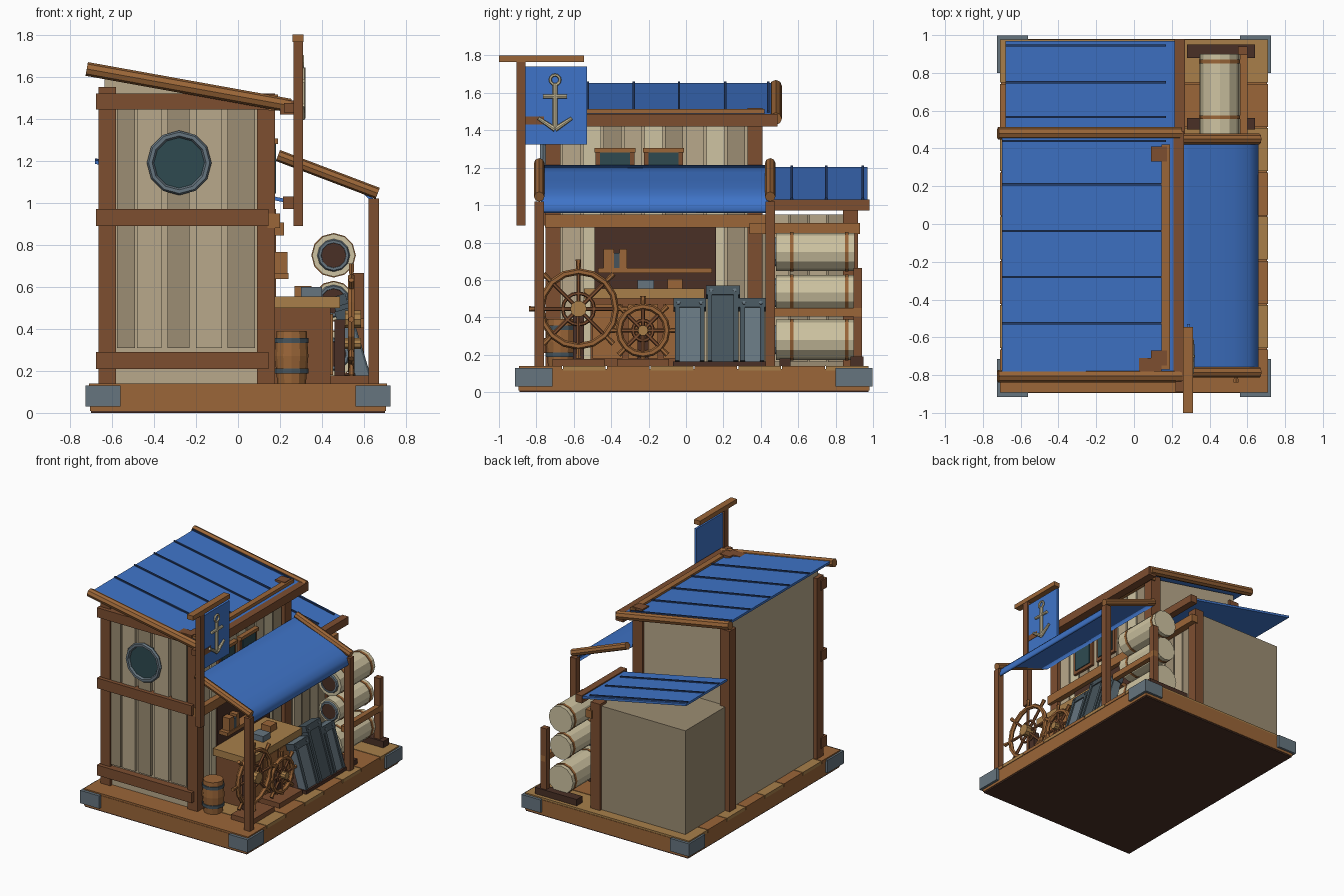
import bpy, bmesh
from math import pi, sin, cos, radians
from mathutils import Vector

if "Cube" in bpy.data.objects:
    bpy.data.objects.remove(bpy.data.objects["Cube"])

def mat(name, h):
    m = bpy.data.materials.new(name)
    c = [int(h[i:i + 2], 16) / 255 for i in (0, 2, 4)]
    m.diffuse_color = [((v + .055) / 1.055) ** 2.4 for v in c] + [1]
    m.use_nodes = True
    m.node_tree.nodes["Principled BSDF"].inputs["Base Color"].default_value = m.diffuse_color
    return m

DARK, WOOD, OAK = mat("dark_wood", "7d4e30"), mat("wood", "9b6638"), mat("oak", "a87f4a")
SHADE, BEIGE, TAUPE = mat("shadow_wood", "4a3026"), mat("beige", "b9a98b"), mat("taupe", "9c8d73")
CREAM, BLUE, SEAM = mat("cream", "cfc4a2"), mat("blue", "3f74c8"), mat("seam", "27406e")
STEEL, SLATE, GLASS = mat("steel", "66757f"), mat("slate", "46545c"), mat("glass", "2e4a50")

def finish(name, bm, m):
    bmesh.ops.recalc_face_normals(bm, faces=bm.faces)
    me = bpy.data.meshes.new(name)
    bm.to_mesh(me)
    bm.free()
    ob = bpy.data.objects.new(name, me)
    me.materials.append(m)
    bpy.context.collection.objects.link(ob)
    return ob

def prism(name, pts, y0, y1, m):
    """Extrude an (x, z) outline along y."""
    bm = bmesh.new()
    f = bm.faces.new([bm.verts.new((x, y0, z)) for x, z in pts])
    g = bmesh.ops.extrude_face_region(bm, geom=[f])["geom"]
    bmesh.ops.translate(bm, vec=(0, y1 - y0, 0), verts=[v for v in g if isinstance(v, bmesh.types.BMVert)])
    return finish(name, bm, m)

def box(name, x0, x1, y0, y1, z0, z1, m):
    return prism(name, [(x0, z0), (x1, z0), (x1, z1), (x0, z1)], y0, y1, m)

def rod(name, a, b, r, m, n=8, r2=None):
    a, b = Vector(a), Vector(b)
    bm = bmesh.new()
    bmesh.ops.create_cone(bm, cap_ends=True, segments=n, radius1=r, radius2=r if r2 is None else r2, depth=(b - a).length)
    bm.transform(Vector((0, 0, 1)).rotation_difference(b - a).to_matrix().to_4x4())
    bmesh.ops.translate(bm, vec=(a + b) / 2, verts=bm.verts)
    return finish(name, bm, m)

def ring(name, c, r, t, axis, m, n=16):
    bpy.ops.mesh.primitive_torus_add(major_radius=r, minor_radius=t, major_segments=n, minor_segments=6,
        location=c, rotation=(pi / 2, 0, 0) if axis == 'y' else (0, pi / 2, 0))
    ob = bpy.context.object
    ob.name = name
    ob.data.materials.append(m)

def sheet(name, x0, z0, x1, z1, y0, y1, seams):
    """Sloped blue roof with raised seams."""
    prism(name, [(x0, z0), (x1, z1), (x1, z1 + .018), (x0, z0 + .018)], y0, y1, BLUE)
    for y in seams:
        prism(name + "_seam", [(x0, z0 + .015), (x1 - .06, z1 + .027), (x1 - .06, z1 + .039), (x0, z0 + .027)], y - .006, y + .006, SEAM)

# deck with planks and corner plates
box("deck_base", -.705, .705, -.895, .98, .01, .125, WOOD)
box("deck_underside", -.7, .7, -.89, .975, 0, .012, SHADE)
for i in range(8):
    y = -.895 + i * 1.875 / 8
    box("deck_plank", -.71, .71, y + .003, y + .231, .115, .14, OAK if i % 2 else WOOD)
for s in (-1, 1):
    x0, x1 = sorted((s * .56, s * .725))
    for y0, y1, a, b in ((-.915, -.885, -.9, -.715), (.97, .998, .8, .985)):
        box("corner_plate_end", x0, x1, y0, y1, .03, .13, STEEL)
        xa, xb = sorted((s * .7, s * .725))
        box("corner_plate_side", xa, xb, a, b, .03, .13, STEEL)

# main hut and annex bodies
prism("hut_body", [(-.635, .14), (.14, .14), (.14, 1.47), (-.635, 1.615)], -.725, .39, BEIGE)
box("annex_body", -.625, .15, .39, .9, .14, .95, TAUPE)
for x, top in ((-.665, 1.55), (.09, 1.52)):
    for y in (-.75, .33):
        box("hut_post", x, x + .085, y, y + .08, .14, top, DARK)
box("annex_post", .1, .18, .84, .92, .14, .97, DARK)
for z0, z1 in ((.21, .29), (.89, .97), (1.445, 1.52)):
    box("front_beam", -.675, .145, -.78, -.71, z0, z1, DARK)
for i, (x0, x1) in enumerate(((-.575, -.49), (-.48, -.365), (-.335, -.23), (-.2, -.075), (-.05, .08))):
    box("front_plank", x0, x1, -.75, -.72, .31, 1.45, (TAUPE, BEIGE)[i % 2])
for i in range(9):
    y = -.665 + i * .11
    box("side_plank", .13, .155, y + .004, y + .1, .16, 1.45, (BEIGE, CREAM, TAUPE)[i % 3])
for i in range(4):
    y = .46 + i * .1
    box("annex_plank", .14, .165, y, y + .09, .16, .95, (BEIGE, TAUPE)[i % 2])

# roofs, their rods and eave beams
sheet("main_roof", -.7, 1.635, .23, 1.465, -.79, .48, (-.525, -.28, -.037, .21, .44))
sheet("annex_roof", -.68, 1.185, .23, 1.0, .46, .97, (.566, .75, .945))
for y in (-.805, .48):
    rod("roof_rod", (-.72, y, 1.637), (.25, y, 1.462), .033, WOOD)
box("eave_beam", .2, .265, -.83, .49, 1.42, 1.487, DARK)
box("wall_plate", .145, .19, -.77, .42, 1.44, 1.515, WOOD)
box("annex_eave_beam", .215, .27, .42, .98, .97, 1.03, DARK)

# curved awning on rods and posts
top = [(.19, 1.215), (.3, 1.175), (.42, 1.135), (.53, 1.095), (.61, 1.055), (.645, 1.02), (.66, .97)]
aw = prism("awning", top + [(x - .012, z - .012) for x, z in reversed(top)], -.775, .44, BLUE)
for p in aw.data.polygons:
    p.use_smooth = abs(p.normal.y) < .5
for y in (-.785, .45):
    rod("awning_rod", (.19, y, 1.225), (.665, y, 1.045), .028, WOOD)
    box("awning_post", .62, .67, y - .025, y + .025, .14, 1.02, DARK)
box("shop_beam", .14, .2, -.755, .45, .88, .95, WOOD)
box("rack_beam", .165, .22, .34, .93, .845, .905, WOOD)

# round front window and small side windows
rod("round_window_glass", (-.28, -.72, 1.19), (-.28, -.765, 1.19), .13, GLASS, 12)
ring("round_window_frame", (-.28, -.765, 1.19), .137, .017, 'y', STEEL, 12)
for y in (-.485, -.225):
    box("window_frame", .15, .175, y, y + .21, 1.02, 1.285, DARK)
    box("window_lintel", .15, .19, y - .005, y + .215, 1.28, 1.305, WOOD)
    box("window_glass", .17, .182, y + .025, y + .185, 1.045, 1.28, GLASS)

# serving hatch, shelf and counter
box("hatch_dark", .15, .165, -.49, .16, .5, .88, SHADE)
box("shelf", .16, .24, -.47, .14, .637, .665, WOOD)
for y, w, h, m in ((-.44, .055, .1, WOOD), (-.385, .03, .08, SLATE), (-.355, .04, .1, WOOD)):
    box("shelf_box", .175, .235, y, y + w, .665, .665 + h, m)
box("counter_top", .165, .485, -.545, .1, .5, .555, OAK)
box("counter_body", .165, .44, -.51, .06, .14, .5, DARK)
for y in (-.5, -.31, -.12):
    box("counter_panel", .44, .452, y, y + .16, .18, .47, WOOD)
box("counter_box_grey", .3, .4, -.26, -.17, .555, .6, STEEL)
box("counter_box_wood", .27, .35, -.1, -.02, .555, .605, WOOD)

# small barrel
rod("small_barrel_low", (.255, -.67, .14), (.255, -.67, .27), .068, WOOD, 12, .08)
rod("small_barrel_high", (.255, -.67, .27), (.255, -.67, .39), .08, WOOD, 12, .072)
for z in (.2, .345):
    rod("small_barrel_band", (.255, -.67, z - .012), (.255, -.67, z + .012), .081, SLATE, 12)

# ship wheels on stands
def wheel(x, y, z, r, reach):
    ring("wheel_rim", (x, y, z), r, .018, 'x', WOOD)
    ring("wheel_inner_ring", (x, y, z), r * .42, .01, 'x', DARK)
    for k in range(8):
        d = Vector((0, sin(k * pi / 4), cos(k * pi / 4)))
        c = Vector((x, y, z))
        rod("wheel_spoke", c, c + d * r, .011, DARK, 6)
        rod("wheel_handle", c + d * r, c + d * reach, .011, WOOD, 6, .015)
    rod("wheel_hub", (x - .03, y, z), (x + .045, y, z), r * .22, OAK, 10)
    box("wheel_stand", x - .08, x - .03, y - .03, y + .03, .17, z, SHADE)
    box("wheel_foot", x - .1, x + .08, y - .14, y + .14, .14, .178, DARK)

wheel(.54, -.575, .445, .2, .265)
wheel(.54, -.23, .33, .128, .185)

# leaning grey panels
for y0, y1, h, m in ((-.06, .1, .35, STEEL), (.115, .28, .42, SLATE), (.29, .42, .35, STEEL)):
    parts = [box("leaning_panel", -.06, 0, y0, y1, 0, h, m),
             box("panel_cap", -.067, .008, y0 - .008, y1 + .008, h - .05, h, SLATE),
             box("panel_rib_a", 0, .01, y0, y0 + .025, 0, h - .05, SLATE),
             box("panel_rib_b", 0, .01, y1 - .025, y1, 0, h - .05, SLATE)]
    for y in (y0 + .02, y1 - .02):
        parts.append(rod("panel_bolt", (0, y, h - .025), (.014, y, h - .025), .01, STEEL, 6))
    for p in parts:
        p.location = (.625, 0, .165)
        p.rotation_euler = (0, radians(-17), 0)
box("panel_foot", .28, .64, -.07, .43, .14, .165, SHADE)

# rack of horizontal casks
for z, r in ((.75, .102), (.532, .093), (.28, .108)):
    rod("cask", (.455, .48, z), (.455, .9, z), r, CREAM, 12)
    ring("cask_mouth_ring", (.455, .48, z), .066, .012, 'y', STEEL, 12)
    rod("cask_mouth", (.455, .472, z), (.455, .49, z), .06, SHADE, 12)
    for y in (.565, .86):
        rod("cask_band", (.455, y - .01, z), (.455, y + .01, z), r + .004, WOOD, 12)
box("rack_rail", .56, .6, .47, .94, .405, .45, WOOD)
box("rack_post", .55, .6, .895, .94, .14, .665, DARK)
box("rack_foot_back", .28, .64, .88, .95, .14, .19, SHADE)
box("rack_foot_front", .28, .64, .5, .56, .14, .18, SHADE)

# hanging flag sign with anchor
box("sign_post", .265, .31, -.905, -.857, .89, 1.77, DARK)
box("sign_beam", .26, .312, -1, -.545, 1.765, 1.8, WOOD)
box("sign_bracket", .22, .3, -.89, -.76, 1.43, 1.475, DARK)
box("sign_flag", .28, .297, -.857, -.53, 1.325, 1.74, BLUE)
ax = .308
ring("anchor_ring", (ax, -.7, 1.67), .026, .008, 'x', CREAM, 12)
rod("anchor_shaft", (ax, -.7, 1.41), (ax, -.7, 1.645), .013, CREAM)
rod("anchor_bar", (ax, -.765, 1.58), (ax, -.635, 1.58), .011, CREAM)
for s in (-1, 1):
    rod("anchor_arm", (ax, -.7, 1.405), (ax, -.7 + s * .09, 1.465), .014, CREAM, 8, .009)
